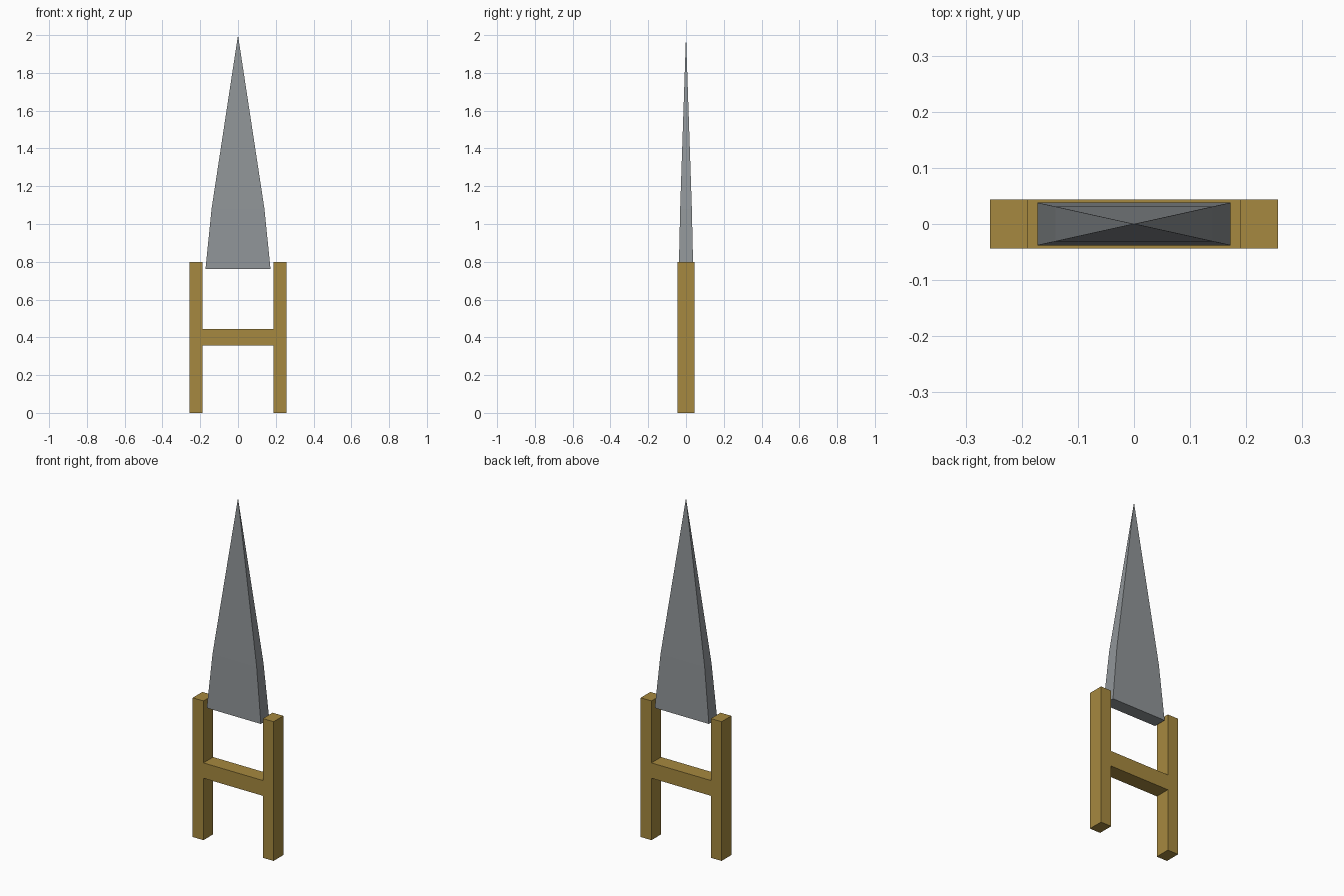
import bpy
import bmesh

cube = bpy.data.objects.get("Cube")
if cube:
    bpy.data.objects.remove(cube, do_unlink=True)


def material(name, rgb):
    mat = bpy.data.materials.new(name)
    mat.use_nodes = True
    mat.diffuse_color = (*rgb, 1)
    mat.node_tree.nodes["Principled BSDF"].inputs["Base Color"].default_value = (*rgb, 1)
    return mat


wood = material("golden wood", (0.38, 0.25, 0.05))
steel = material("grey steel", (0.28, 0.30, 0.315))


def loft(name, sections, mat, x=0):
    """Rectangular sections (half width, half depth, z); zero width makes a point."""
    bm = bmesh.new()
    rings = []
    for w, d, z in sections:
        if w == 0:
            rings.append([bm.verts.new((x, 0, z))] * 4)
        else:
            rings.append([bm.verts.new((x + sx * w, sy * d, z))
                          for sx, sy in ((-1, -1), (1, -1), (1, 1), (-1, 1))])
    for low, high in zip(rings, rings[1:]):
        for i in range(4):
            j = (i + 1) % 4
            corners = dict.fromkeys((low[i], low[j], high[j], high[i]))
            bm.faces.new(list(corners))
    bm.faces.new(rings[0][::-1])
    if sections[-1][0]:
        bm.faces.new(rings[-1])
    bmesh.ops.recalc_face_normals(bm, faces=bm.faces)
    mesh = bpy.data.meshes.new(name)
    bm.to_mesh(mesh)
    bm.free()
    mesh.materials.append(mat)
    obj = bpy.data.objects.new(name, mesh)
    bpy.context.collection.objects.link(obj)
    return obj


# Wooden H frame: two posts and a crossbar
DEPTH = 0.044
for side, label in ((1, "left"), (-1, "right")):
    loft(label + "_post", [(0.034, DEPTH, 0), (0.034, DEPTH, 0.8)], wood, side * 0.223)
loft("crossbar", [(0.189, DEPTH, 0.356), (0.189, DEPTH, 0.444)], wood)

# Spike: gently tapered base running into a long point
loft("spike", [(0.172, 0.038, 0.762), (0.14, 0.031, 1.08), (0, 0, 2)], steel)
